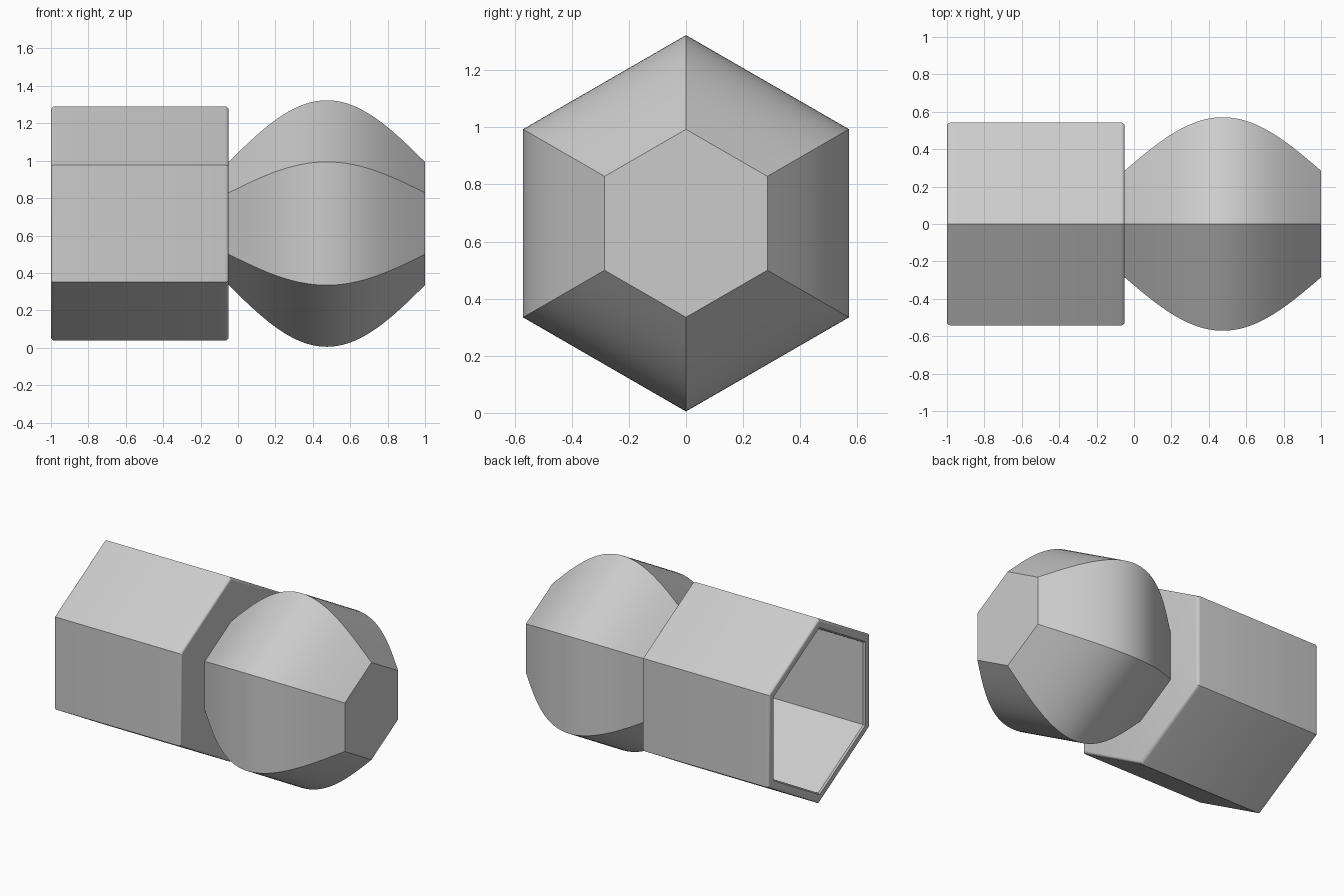
import bpy, bmesh
from math import pi, sin, cos, radians

if "Cube" in bpy.data.objects:
    bpy.data.objects.remove(bpy.data.objects["Cube"])

CENTRE_Z = 0.664


def hex_loft(name, profile):
    """Loft hexagons (point up) along x through (x, corner radius) pairs, capping both ends."""
    bm = bmesh.new()
    rings = []
    for x, r in profile:
        rings.append([bm.verts.new((x, r * sin(i * pi / 3), CENTRE_Z + r * cos(i * pi / 3)))
                      for i in range(6)])
    for a, b in zip(rings, rings[1:]):
        for i in range(6):
            j = (i + 1) % 6
            bm.faces.new((a[i], a[j], b[j], b[i]))
    bm.faces.new(rings[0])
    bm.faces.new(rings[-1])
    bmesh.ops.recalc_face_normals(bm, faces=bm.faces)
    mesh = bpy.data.meshes.new(name)
    bm.to_mesh(mesh)
    bm.free()
    obj = bpy.data.objects.new(name, mesh)
    bpy.context.collection.objects.link(obj)
    bpy.ops.object.select_all(action='DESELECT')
    obj.select_set(True)
    bpy.context.view_layer.objects.active = obj
    bpy.ops.object.shade_smooth_by_angle(angle=radians(30))
    return obj


def arc(cx, cr, rad, start, end, steps=4):
    """Rounded corner of the profile, angles in degrees."""
    return [(cx + rad * cos(radians(start + (end - start) * k / steps)),
             cr + rad * sin(radians(start + (end - start) * k / steps)))
            for k in range(steps + 1)]


# Hollow hexagonal sleeve, closed on the right, with rounded rims
left, right, outer, inner, b = -1.0, -0.05, 0.626, 0.557, 0.02
hex_loft("hollow_sleeve",
         [(right - 0.06, inner), (left + 0.01, inner), (left, inner + 0.01)]
         + arc(left + b, outer - b, b, 180, 90)
         + arc(right - b, outer - b, b, 90, 0))

# Bulging hexagonal head with a sine-shaped outline
steps = 40
hex_loft("bulging_head",
         [(-0.05 + 1.05 * k / steps, 0.329 + 0.33 * sin(pi * k / steps))
          for k in range(steps + 1)])
